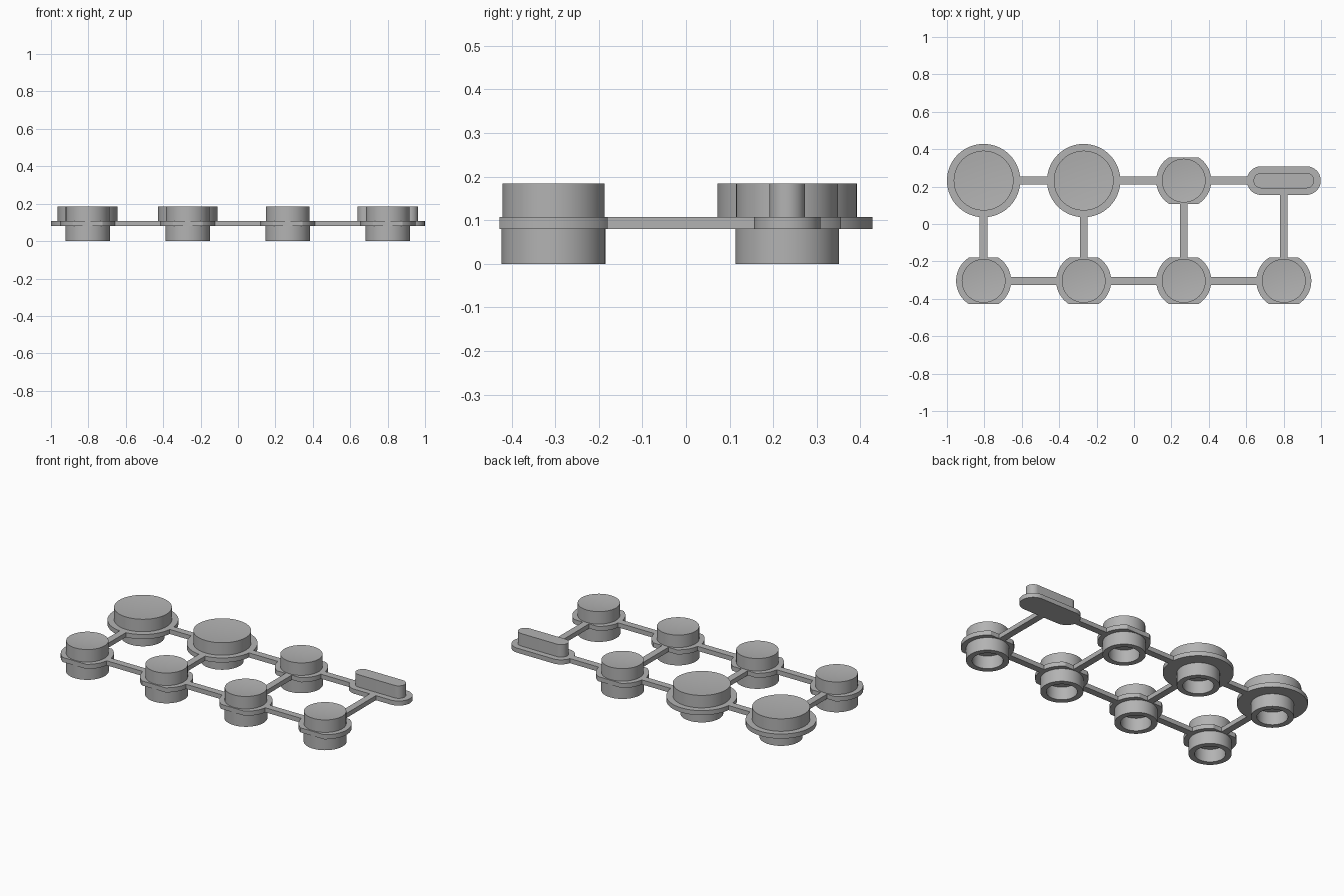
import bpy
import bmesh
from math import pi, sin, cos, asin

if "Cube" in bpy.data.objects:
    bpy.data.objects.remove(bpy.data.objects["Cube"], do_unlink=True)

grey = bpy.data.materials.new("plain grey")
grey.use_nodes = True
grey.diffuse_color = (0.45, 0.45, 0.45, 1)
grey.node_tree.nodes["Principled BSDF"].inputs["Base Color"].default_value = grey.diffuse_color

# Shared heights and plan positions
PLATE_LOW, PLATE_TOP, CAP_TOP = 0.08, 0.108, 0.184
COLUMNS = [-0.804 + 0.535 * i for i in range(4)]
BACK, FRONT = 0.232, -0.304
BAR_HALF = 0.021
SINK = 0.004


def finish(bm, name, x, y):
    bmesh.ops.remove_doubles(bm, verts=bm.verts, dist=1e-5)
    bmesh.ops.recalc_face_normals(bm, faces=bm.faces)
    mesh = bpy.data.meshes.new(name)
    bm.to_mesh(mesh)
    bm.free()
    mesh.materials.append(grey)
    obj = bpy.data.objects.new(name, mesh)
    obj.location = (x, y, 0)
    bpy.context.collection.objects.link(obj)
    bpy.ops.object.select_all(action="DESELECT")
    obj.select_set(True)
    bpy.context.view_layer.objects.active = obj
    bpy.ops.object.shade_smooth_by_angle(angle=pi / 6)
    return obj


def extrude(name, outline, low, high, x, y):
    bm = bmesh.new()
    face = bm.faces.new([bm.verts.new((px, py, low)) for px, py in outline])
    top = bmesh.ops.extrude_face_region(bm, geom=[face])["geom"]
    bmesh.ops.translate(bm, vec=(0, 0, high - low),
                        verts=[v for v in top if isinstance(v, bmesh.types.BMVert)])
    return finish(bm, name, x, y)


def two_arcs(radius, shift=0.0, flat=None, steps=32):
    """Right and left arcs joined by straight front and back edges."""
    limit = asin(flat / radius) if flat else pi / 2
    points = []
    for side in (0, pi):
        for i in range(steps + 1):
            a = side - limit + 2 * limit * i / steps
            p = (radius * cos(a) + shift * cos(side), radius * sin(a))
            if not points or (abs(p[0] - points[-1][0]) + abs(p[1] - points[-1][1])) > 1e-5:
                points.append(p)
    if abs(points[0][0] - points[-1][0]) + abs(points[0][1] - points[-1][1]) < 1e-5:
        points.pop()
    return points


def lathe(name, profile, x, y):
    bm = bmesh.new()
    verts = [bm.verts.new((r, 0, z)) for r, z in profile]
    edges = [bm.edges.new((verts[i - 1], verts[i])) for i in range(len(verts))]
    bmesh.ops.spin(bm, geom=verts + edges, axis=(0, 0, 1), cent=(0, 0, 0),
                   angle=2 * pi, steps=64, use_merge=True)
    return finish(bm, name, x, y)


def button(name, x, y, cap_radius, flange):
    extrude(name + "_flange", flange, PLATE_LOW, PLATE_TOP, x, y)
    # Cap with a shallow dished top
    dish = [(cap_radius * q, CAP_TOP - 0.007 * (1 - q * q))
            for q in (1, 0.8, 0.6, 0.4, 0.2)]
    extrude_low = PLATE_TOP - SINK
    lathe(name + "_cap", [(0.0, extrude_low), (cap_radius, extrude_low)] + dish
          + [(0.0, CAP_TOP - 0.007)], x, y)
    # Hollow stem below the flange
    lathe(name + "_stem", [(0.119, PLATE_LOW + SINK), (0.119, 0), (0.086, 0),
                           (0.086, PLATE_LOW + SINK)], x, y)


def bar(name, x0, x1, y0, y1):
    hx, hy = (x1 - x0) / 2, (y1 - y0) / 2
    extrude(name, [(-hx, -hy), (hx, -hy), (hx, hy), (-hx, hy)],
            PLATE_LOW, PLATE_TOP, (x0 + x1) / 2, (y0 + y1) / 2)


# Buttons: two large and one small at the back, four small along the front
large = two_arcs(0.196)
small = two_arcs(0.147, flat=0.124)
for i, x in enumerate(COLUMNS):
    button(f"front_button_{i + 1}", x, FRONT, 0.117, small)
for i, x in enumerate(COLUMNS[:3]):
    if i < 2:
        button(f"back_large_button_{i + 1}", x, BACK, 0.16, large)
    else:
        button("back_small_button", x, BACK, 0.117, small)

# Long key in the back corner
extrude("long_key_flange", two_arcs(0.0765, shift=0.121),
        PLATE_LOW, PLATE_TOP, COLUMNS[3], BACK)
extrude("long_key_cap", two_arcs(0.041, shift=0.121),
        PLATE_TOP - SINK, CAP_TOP, COLUMNS[3], BACK)

# Connecting bars, ending just inside the flanges
back_reach = [0.19, 0.19, 0.14, 0.19]
back_depth = [0.19, 0.19, 0.12, 0.07]
for i in range(3):
    bar(f"front_bar_{i + 1}", COLUMNS[i] + 0.14, COLUMNS[i + 1] - 0.14,
        FRONT - BAR_HALF, FRONT + BAR_HALF)
    bar(f"back_bar_{i + 1}", COLUMNS[i] + back_reach[i],
        COLUMNS[i + 1] - back_reach[i + 1], BACK - BAR_HALF, BACK + BAR_HALF)
for i, x in enumerate(COLUMNS):
    bar(f"cross_bar_{i + 1}", x - BAR_HALF, x + BAR_HALF,
        FRONT + 0.12, BACK - back_depth[i])
